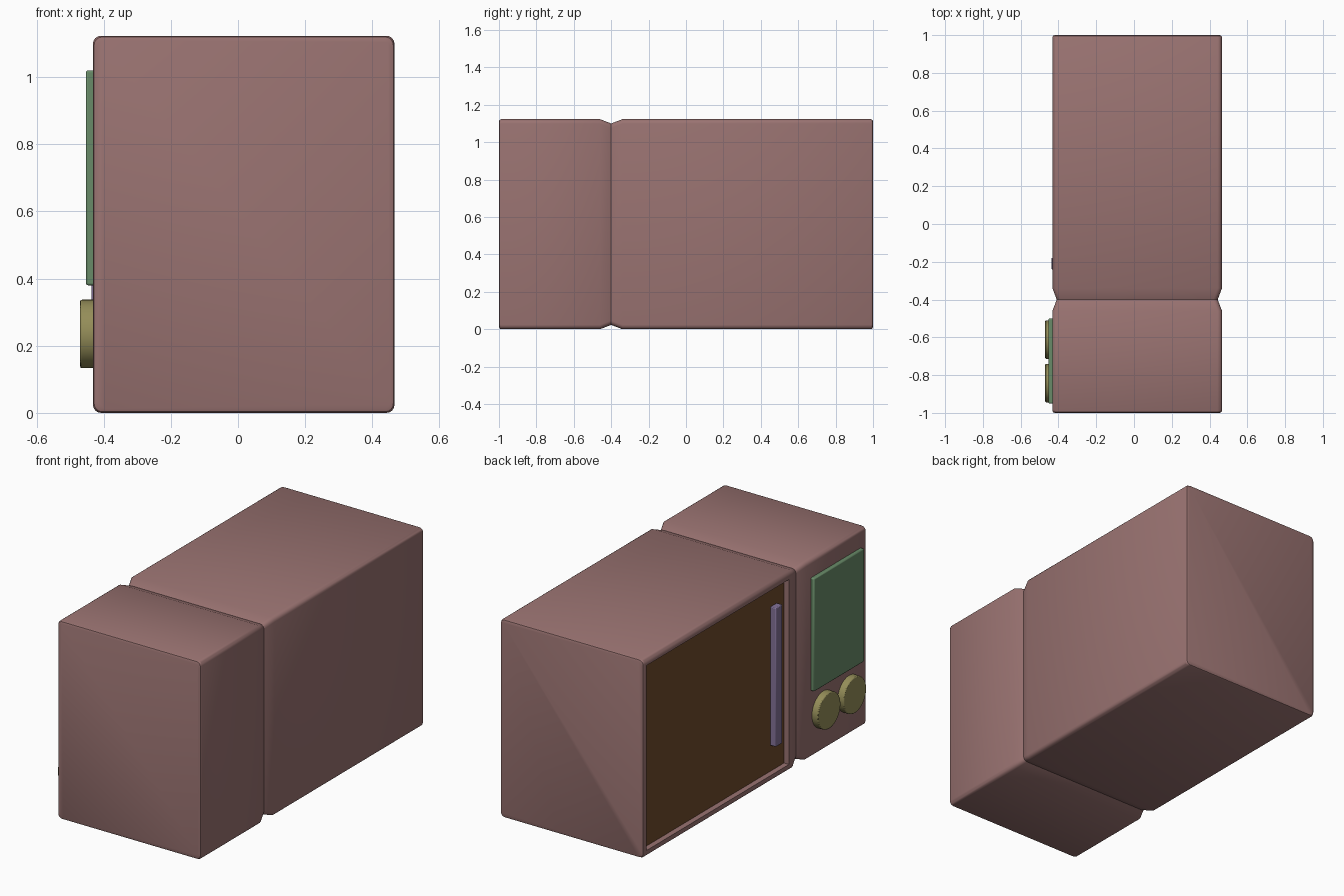
import bpy, bmesh
from math import pi, cos, sin

if "Cube" in bpy.data.objects:
    bpy.data.objects.remove(bpy.data.objects["Cube"])


def material(name, rgb):
    m = bpy.data.materials.new(name)
    m.diffuse_color = (*rgb, 1)
    m.use_nodes = True
    m.node_tree.nodes["Principled BSDF"].inputs["Base Color"].default_value = m.diffuse_color
    return m


def finish(ob, mat):
    ob.data.materials.append(mat)
    bpy.ops.object.select_all(action='DESELECT')
    ob.select_set(True)
    bpy.context.view_layer.objects.active = ob
    bpy.ops.object.shade_smooth_by_angle(angle=pi / 6)


def box(name, lo, hi, mat=None, bevel=0):
    bpy.ops.mesh.primitive_cube_add(size=1, location=[(a + b) / 2 for a, b in zip(lo, hi)])
    ob = bpy.context.object
    ob.name = name
    ob.scale = [b - a for a, b in zip(lo, hi)]
    bpy.ops.object.transform_apply(location=False, scale=True)
    if bevel:
        mod = ob.modifiers.new("bevel", 'BEVEL')
        mod.width, mod.segments = bevel, 2
    if mat:
        finish(ob, mat)
    return ob


pink = material("casing", (0.32, 0.17, 0.165))
brown = material("door", (0.16, 0.07, 0.025))
green = material("display", (0.14, 0.26, 0.14))
purple = material("handle", (0.23, 0.17, 0.32))
olive = material("dial", (0.30, 0.27, 0.10))

X0, X1, H = -0.432, 0.466, 1.123


# Casing: rounded rectangle sections lofted along y, pinched at the groove
def section(inset, r):
    pts = []
    cx0, cx1, cz0, cz1 = X0 + inset + r, X1 - inset - r, inset + r, H - inset - r
    for k, (cx, cz) in enumerate([(cx1, cz1), (cx0, cz1), (cx0, cz0), (cx1, cz0)]):
        for i in range(5):
            a = (k + i / 4) * pi / 2
            pts.append((cx + r * cos(a), cz + r * sin(a)))
    return pts


R, E = 0.024, 0.012
stations = [(-1, E), (-1 + E * 0.3, E * 0.3), (-1 + E, 0), (-0.46, 0), (-0.40, 0.023),
            (-0.34, 0), (1 - E, 0), (1 - E * 0.3, E * 0.3), (1, E)]
bm = bmesh.new()
rings = [[bm.verts.new((x, y, z)) for x, z in section(d, R)] for y, d in stations]
for a, b in zip(rings, rings[1:]):
    for i in range(len(a)):
        j = (i + 1) % len(a)
        bm.faces.new((a[i], a[j], b[j], b[i]))
bm.faces.new(rings[0])
bm.faces.new(rings[-1])
bmesh.ops.recalc_face_normals(bm, faces=bm.faces)
mesh = bpy.data.meshes.new("casing")
bm.to_mesh(mesh)
bm.free()
casing = bpy.data.objects.new("casing", mesh)
bpy.context.collection.objects.link(casing)

# Door recess cut into the -x side
cutter = box("recess_cutter", (-0.6, -0.305, 0.038), (-0.40, 0.97, 1.085))
cutter.hide_render = True
mod = casing.modifiers.new("recess", 'BOOLEAN')
mod.operation, mod.solver, mod.object = 'DIFFERENCE', 'EXACT', cutter
bpy.context.view_layer.objects.active = casing
bpy.ops.object.modifier_apply(modifier=mod.name)
bpy.data.objects.remove(cutter)
finish(casing, pink)

# Door panel, handle and display
box("door_panel", (-0.402, -0.304, 0.039), (-0.38, 0.969, 1.084), brown)
box("door_handle", (-0.437, -0.24, 0.185), (-0.40, -0.18, 0.97), purple, 0.004)
box("display_panel", (-0.453, -0.95, 0.38), (-0.42, -0.50, 1.02), green, 0.006)

# Two dials
for i, y in enumerate((-0.612, -0.842)):
    bpy.ops.mesh.primitive_cylinder_add(vertices=48, radius=0.102, depth=0.05,
                                        location=(-0.445, y, 0.235), rotation=(0, pi / 2, 0))
    dial = bpy.context.object
    dial.name = f"dial_{i + 1}"
    mod = dial.modifiers.new("bevel", 'BEVEL')
    mod.width, mod.segments = 0.005, 2
    finish(dial, olive)
